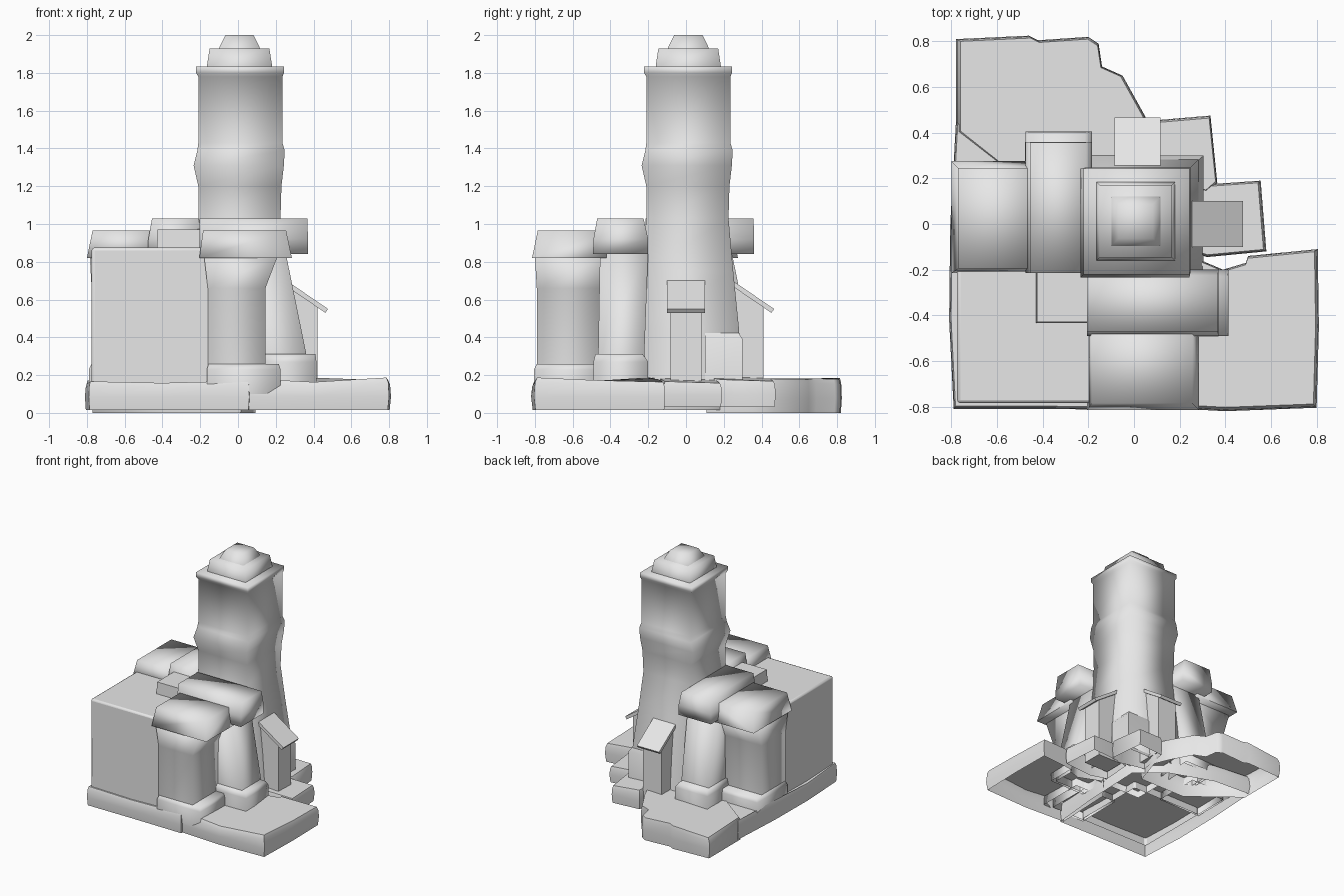
import bpy, bmesh, math

cube = bpy.data.objects.get("Cube")
if cube:
    bpy.data.objects.remove(cube)

stone = bpy.data.materials.new("plain_grey_stone")
stone.use_nodes = True
GREY = (0.8, 0.8, 0.8, 1)
stone.diffuse_color = GREY
stone.node_tree.nodes["Principled BSDF"].inputs["Base Color"].default_value = GREY


def finish(name, bm, angle, swap=False, bevel=0):
    """Turn a bmesh into an object; swap reflects it across the diagonal."""
    if swap:
        for v in bm.verts:
            v.co.x, v.co.y = v.co.y + 0.015, v.co.x - 0.01
    bmesh.ops.recalc_face_normals(bm, faces=bm.faces)
    mesh = bpy.data.meshes.new(name)
    bm.to_mesh(mesh)
    bm.free()
    mesh.materials.append(stone)
    ob = bpy.data.objects.new(name, mesh)
    bpy.context.collection.objects.link(ob)
    if bevel:
        mod = ob.modifiers.new("soft_edge", "BEVEL")
        mod.width, mod.segments = bevel, 2
    bpy.ops.object.select_all(action="DESELECT")
    ob.select_set(True)
    bpy.context.view_layer.objects.active = ob
    bpy.ops.object.shade_smooth_by_angle(angle=math.radians(angle))
    return ob


def skin(rings, closed):
    """Bridge equal rings of points, cap the last and optionally the first."""
    bm = bmesh.new()
    loops = [[bm.verts.new(p) for p in ring] for ring in rings]
    n = len(loops[0])
    for a, b in zip(loops, loops[1:]):
        for i in range(n):
            j = (i + 1) % n
            bm.faces.new((a[i], a[j], b[j], b[i]))
    bm.faces.new(loops[-1])
    if closed:
        bm.faces.new(loops[0][::-1])
    return bm


def stack(name, levels, angle=100, swap=False, closed=False, bevel=0):
    """Tapered block from levels of (x0, x1, y0, y1, z)."""
    rings = [[(x0, y0, z), (x1, y0, z), (x1, y1, z), (x0, y1, z)]
             for x0, x1, y0, y1, z in levels]
    return finish(name, skin(rings, closed), angle, swap, bevel)


def prism(name, profile, y0, y1, angle, swap):
    """Extrude an x-z profile along y."""
    rings = [[(x, y, z) for x, z in profile] for y in (y0, y1)]
    return finish(name, skin(rings, True), angle, swap)


def rock(name, outline, z0, z1, inset=0.04):
    """Open-bottomed ground stone: bulging sides and a softly domed top."""
    cx = sum(p[0] for p in outline) / len(outline)
    cy = sum(p[1] for p in outline) / len(outline)
    rings = []
    for k, t in ((1 - inset / 2, 0), (1, 0.45), (1 - inset / 3, 0.85), (1 - inset, 1)):
        rings.append([(cx + (x - cx) * k, cy + (y - cy) * k,
                       z0 + (z1 - z0) * t + (0.012 * math.sin(7 * x + 5 * y) if t > 0.8 else 0))
                      for x, y in outline])
    return finish(name, skin(rings, False), 60)


# Ground stones
rock("ground_main", [(-.79, -.81), (-.4, -.81), (.06, -.815), (.1, -.4), (.12, .12),
                     (-.1, .3), (-.45, .43), (-.78, .45), (-.805, 0), (-.81, -.42)],
     0.015, 0.165, 0.02)
rock("ground_right", [(.03, -.8), (.4, -.82), (.8, -.805), (.81, -.45), (.805, -.11),
                      (.5, -.14), (.49, -.17), (.39, -.2), (.2, -.12), (.05, -.3)],
     0.015, 0.175)
rock("ground_back", [(-.78, .4), (-.4, .1), (.02, .1), (.1, .35), (.05, .47), (-.05, .65),
                     (-.14, .69), (-.155, .79), (-.2, .82), (-.42, .805), (-.46, .825),
                     (-.78, .81)], 0.0, 0.175)
rock("ground_corner_stone", [(.06, .2), (.32, .14), (.365, .18), (.335, .475), (.1, .455)],
     0.03, 0.18, 0.06)
rock("ground_side_stone", [(.18, -.1), (.32, -.145), (.58, -.12), (.555, .19), (.34, .175), (.2, .15)],
     0.03, 0.17, 0.06)

# Tower, flared at the foot and swollen in the middle
tower = [(-.26, .305, .1), (-.25, .28, .45), (-.235, .25, .75), (-.21, .225, 1.03),
         (-.21, .23, 1.2), (-.235, .243, 1.31), (-.215, .247, 1.39), (-.21, .235, 1.43),
         (-.21, .235, 1.78), (-.222, .243, 1.8), (-.222, .243, 1.835)]
stack("tower", [(a, b, a, b, z) for a, b, z in tower])
cap = [(.172, 1.82), (.172, 1.84), (.158, 1.93)]
stack("tower_cap", [(.008 - r, .008 + r, .012 - r, .012 + r, z) for r, z in cap])
knob = [(.11, 1.92), (.105, 1.94), (.075, 2.0)]
stack("tower_knob", [(.008 - r, .008 + r, .012 - r, .012 + r, z) for r, z in knob])
stack("tower_corner_foot", [(.1, .305, .1, .3, .08), (.1, .305, .1, .3, .39),
                            (.1, .25, .1, .25, .47)], 40)

# Main block filling the inner corner, with a small raised box
stack("main_block", [(-.775, -.14, -.785, -.16, .1), (-.775, -.14, -.785, -.16, .875)],
      30, bevel=0.015)
stack("roof_box", [(-.43, -.18, -.435, -.18, .85), (-.425, -.18, -.43, -.18, .97)], 30)

# Two matching wings, reflected across the diagonal
for side, swap in (("front", False), ("side", True)):
    stack(side + "_bay", [(-.16, .145, -.79, -.42, .1), (-.16, .145, -.79, -.42, .66),
                          (-.18, .21, -.8, -.42, .83)], swap=swap)
    stack(side + "_bay_foot", [(-.165, .225, -.805, -.42, .1), (-.165, .225, -.805, -.42, .23),
                               (-.155, .215, -.79, -.42, .26)], swap=swap)
    stack(side + "_bay_lintel", [(-.205, .285, -.815, -.42, .82), (-.185, .255, -.785, -.42, .965)],
          swap=swap, closed=True)
    stack(side + "_pillar", [(.03, .385, -.47, -.2, .1), (.03, .36, -.465, -.22, .32),
                             (.03, .25, -.455, -.2, .86)], swap=swap)
    stack(side + "_pillar_foot", [(.1, .415, -.49, -.2, .1), (.1, .415, -.49, -.2, .27),
                                  (.1, .41, -.48, -.23, .312)], swap=swap)
    stack(side + "_pillar_lintel", [(-.205, .37, -.492, -.2, .84), (-.205, .37, -.49, -.2, .92),
                                    (-.205, .368, -.47, -.225, 1.03)], swap=swap, closed=True)

    # Little lean-to with a sloping plate
    prism(side + "_leanto_post", [(.2, .08), (.42, .08), (.42, .58), (.25, .69), (.2, .69)],
          -.083, .083, 40, swap)
    prism(side + "_leanto_roof", [(.22, .695), (.462, .53), (.477, .55), (.235, .715)],
          -.1, .1, 30, swap)
